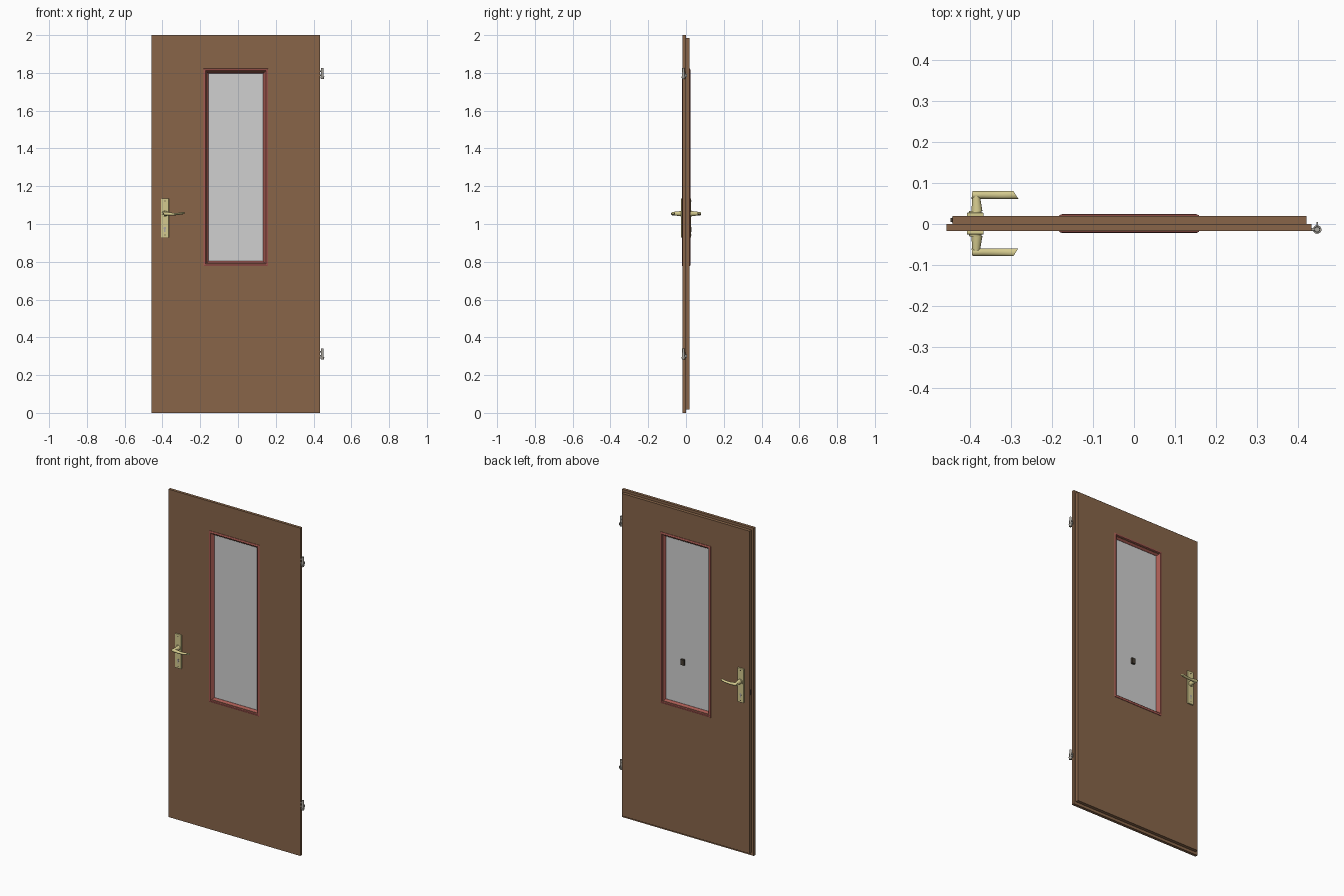
import bpy, bmesh, math
from mathutils import Matrix, Vector

if "Cube" in bpy.data.objects:
    bpy.data.objects.remove(bpy.data.objects["Cube"])

MID = 0.001            # middle of the door thickness
CX, CZ = -0.012, 1.2995  # window centre


def mat(name, r, g, b):
    m = bpy.data.materials.new(name)
    lin = [(c / 255 / 12.92 if c < 11 else ((c / 255 + 0.055) / 1.055) ** 2.4) for c in (r, g, b)]
    m.diffuse_color = (*lin, 1)
    m.use_nodes = True
    m.node_tree.nodes["Principled BSDF"].inputs["Base Color"].default_value = m.diffuse_color
    return m


WOOD = mat("brown wood", 136, 101, 73)
RED = mat("red brown trim", 166, 90, 82)
GLASS = mat("frosted glass", 208, 208, 208)
BRASS = mat("pale brass", 212, 202, 142)
STEEL = mat("grey steel", 172, 168, 160)
DARK = mat("dark metal", 70, 62, 52)


def finish(name, bm, material, smooth=False):
    bmesh.ops.recalc_face_normals(bm, faces=bm.faces)
    me = bpy.data.meshes.new(name)
    bm.to_mesh(me)
    bm.free()
    ob = bpy.data.objects.new(name, me)
    bpy.context.collection.objects.link(ob)
    me.materials.append(material)
    if smooth:
        bpy.ops.object.select_all(action='DESELECT')
        bpy.context.view_layer.objects.active = ob
        ob.select_set(True)
        bpy.ops.object.shade_smooth_by_angle(angle=math.radians(40))
    return ob


def box(name, lo, hi, material):
    bm = bmesh.new()
    lo, hi = Vector(lo), Vector(hi)
    m = Matrix.Translation((lo + hi) / 2) @ Matrix.Diagonal((*(hi - lo), 1))
    bmesh.ops.create_cube(bm, size=1, matrix=m)
    return finish(name, bm, material)


def rod(name, a, b, r1, r2, material, n=20):
    a, b = Vector(a), Vector(b)
    bm = bmesh.new()
    rot = (b - a).to_track_quat('Z', 'Y').to_matrix().to_4x4()
    bmesh.ops.create_cone(bm, cap_ends=True, segments=n, radius1=r1, radius2=r2,
                          depth=(b - a).length, matrix=Matrix.Translation((a + b) / 2) @ rot)
    return finish(name, bm, material, True)


def ring(name, rects, material):
    """Closed rectangular ring; each rect is (x0, x1, z0, z1, y)."""
    bm = bmesh.new()
    loops = [[bm.verts.new(p) for p in ((x0, y, z0), (x1, y, z0), (x1, y, z1), (x0, y, z1))]
             for x0, x1, z0, z1, y in rects]
    for i, a in enumerate(loops):
        b = loops[(i + 1) % len(loops)]
        for k in range(4):
            j = (k + 1) % 4
            bm.faces.new((a[k], a[j], b[j], b[k]))
    return finish(name, bm, material)


def window_rect(hw, hh, y):
    return (CX - hw, CX + hw, CZ - hh, CZ + hh, y)


# Rebated door leaf: wide front layer, narrower back layer, window hole in both
def leaf(name, x0, x1, z0, z1, y0, y1):
    ring(name, [(x0, x1, z0, z1, y0), (x0, x1, z0, z1, y1),
                window_rect(0.155, 0.506, y1), window_rect(0.155, 0.506, y0)], WOOD)


leaf("door_front_layer", -0.457, 0.433, 0.0, 2.0, -0.0175, 0.0)
leaf("door_back_layer", -0.443, 0.42, 0.017, 1.985, 0.0, 0.0195)

# Window trim with bevelled outer lip and sloping inner faces, same on both sides
half = [(0.171, 0.0175), (0.170, 0.0205), (0.164, 0.0228), (0.160, 0.0228), (0.147, 0.008), (0.144, 0.004)]
profile = [(o, MID + d) for o, d in half] + [(o, MID - d) for o, d in reversed(half)]
ring("window_trim", [window_rect(o, o + 0.352, y) for o, y in profile], RED)
box("window_glass", (CX - 0.15, MID - 0.003, CZ - 0.502), (CX + 0.15, MID + 0.003, CZ + 0.502), GLASS)

# Small block on the back of the glass
box("glass_block", (0.003, 0.004, 1.043), (0.026, 0.016, 1.077), DARK)

# Handle set on each side
HX, HZ = -0.387, 1.055
for side, s in (("front", -1), ("back", 1)):
    def at(x, d, z):
        return (x, MID + s * d, z)

    ys = sorted((MID + s * 0.017, MID + s * 0.0265))
    plate = box(side + "_handle_plate", (HX - 0.0205, ys[0], 0.928), (HX + 0.0205, ys[1], 1.136), BRASS)
    bev = plate.modifiers.new("edge", 'BEVEL')
    bev.width, bev.segments = 0.002, 2
    rod(side + "_handle_collar", at(HX, 0.026, HZ), at(HX, 0.031, HZ), 0.0155, 0.0145, BRASS)
    rod(side + "_handle_stem", at(HX + 0.004, 0.03, HZ), at(HX + 0.002, 0.068, HZ), 0.0135, 0.009, BRASS)

    # Lever: rounded sections (inner x, outer x, centre z, half height)
    bm = bmesh.new()
    loops = []
    for xi, xo, zc, h in ((-0.396, -0.394, 1.055, 0.007), (-0.388, -0.387, 1.055, 0.010),
                          (-0.370, -0.370, 1.054, 0.009), (-0.345, -0.345, 1.052, 0.007),
                          (-0.318, -0.318, 1.053, 0.006), (-0.282, -0.294, 1.058, 0.006)):
        loop = []
        for k in range(12):
            c, sn = math.cos(k * math.tau / 12), math.sin(k * math.tau / 12)
            loop.append(bm.verts.new(at(xi + (xo - xi) * (c + 1) / 2, 0.0698 + 0.0095 * c, zc + h * sn)))
        loops.append(loop)
    for a, b in zip(loops, loops[1:]):
        for k in range(12):
            j = (k + 1) % 12
            bm.faces.new((a[k], a[j], b[j], b[k]))
    bm.faces.new(loops[0])
    bm.faces.new(loops[-1])
    finish(side + "_handle_lever", bm, BRASS, True)

    # Keyhole and plate screws
    rod(side + "_keyhole_round", at(HX, 0.026, 0.978), at(HX, 0.0272, 0.978), 0.007, 0.007, STEEL)
    k0, k1 = sorted((MID + s * 0.026, MID + s * 0.027))
    box(side + "_keyhole_slot", (HX - 0.004, k0, 0.958), (HX + 0.004, k1, 0.976), STEEL)
    for i, z in enumerate((0.941, 1.122)):
        rod(f"{side}_plate_screw_{i}", at(HX, 0.026, z), at(HX, 0.0272, z), 0.003, 0.003, DARK, 10)

# Lock latch and its face plate on the closing edge
box("lock_face_plate", (-0.4438, 0.004, 0.93), (-0.44, 0.016, 1.10), WOOD)
box("lock_latch", (-0.447, 0.005, 0.985), (-0.44, 0.015, 1.015), DARK)

# Hinges: barrel, bottom knob, small tongue and fixing pins into the door
PX, PY = 0.4465, -0.0135
for name, z in (("top", 1.767), ("bottom", 0.282)):
    rod(name + "_hinge_barrel", (PX, PY, z + 0.01), (PX, PY, z + 0.06), 0.0075, 0.0065, STEEL)
    rod(name + "_hinge_knob", (PX, PY, z), (PX, PY, z + 0.013), 0.0075, 0.0105, STEEL)
    box(name + "_hinge_tongue", (PX - 0.002, PY, z + 0.012), (PX + 0.002, 0.005, z + 0.026), STEEL)
    for i, dz in enumerate((0.02, 0.042)):
        rod(f"{name}_hinge_pin_{i}", (0.385, PY, z + dz), (PX, PY, z + dz), 0.0042, 0.0042, STEEL, 10)
